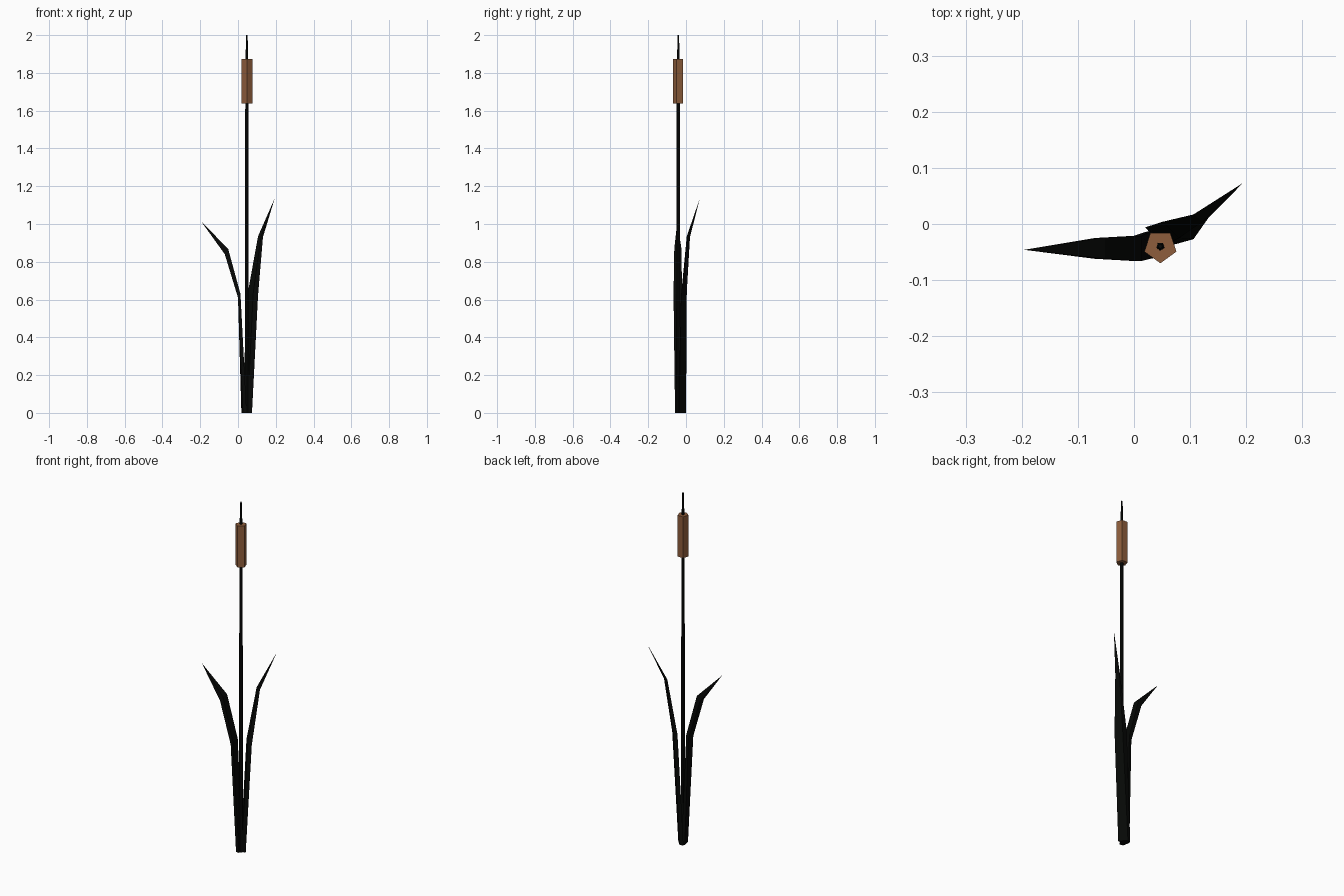
import bpy, math

if "Cube" in bpy.data.objects:
    bpy.data.objects.remove(bpy.data.objects["Cube"])

def material(name, rgb):
    m = bpy.data.materials.new(name)
    m.diffuse_color = (*rgb, 1)
    m.use_nodes = True
    m.node_tree.nodes["Principled BSDF"].inputs["Base Color"].default_value = m.diffuse_color
    return m

leaf_mat = material("dark leaf", (0.002, 0.0025, 0.002))
head_mat = material("brown seed head", (0.27, 0.11, 0.045))
CX, CY = 0.047, -0.040

def build(name, verts, faces, mat):
    me = bpy.data.meshes.new(name)
    me.from_pydata(verts, [], faces)
    me.materials.append(mat)
    ob = bpy.data.objects.new(name, me)
    bpy.context.collection.objects.link(ob)
    return ob

def bridge(rings, n):
    """Side faces between consecutive rings of n corners."""
    return [(k*n + i, k*n + (i + 1) % n, (k+1)*n + (i + 1) % n, (k+1)*n + i)
            for k in range(rings - 1) for i in range(n)]

def lathe(name, profile, mat, n=5):
    """Five-sided column through (radius, z) rings, one corner facing front."""
    verts = [(CX + r * math.cos(2 * math.pi * i / n - math.pi / 2),
              CY + r * math.sin(2 * math.pi * i / n - math.pi / 2), z)
             for r, z in profile for i in range(n)]
    caps = [tuple(reversed(range(n))), tuple(range(len(verts) - n, len(verts)))]
    return build(name, verts, caps + bridge(len(profile), n), mat)

def leaf(name, rings, tip):
    """Thick blade: four-cornered rings (counter-clockwise) closing to a point."""
    verts = [p for ring in rings for p in ring] + [tip]
    t = len(verts) - 1
    faces = [(3, 2, 1, 0)] + bridge(len(rings), 4)
    faces += [(t - 4 + i, t - 4 + (i + 1) % 4, t) for i in range(4)]
    return build(name, verts, faces, leaf_mat)

# Stem, seed head and the spike above it
lathe("stem", [(0.011, 0), (0.009, 1.66)], leaf_mat)
lathe("seed_head", [(0.03, 1.637), (0.03, 1.873)], head_mat)
lathe("spike", [(0.008, 1.86), (0.007, 1.90), (0.004, 2.0)], leaf_mat)

# Two bent leaves
leaf("left_leaf", [
    [(0.026, -0.055, 0), (0.046, -0.058, 0), (0.036, -0.010, 0), (0.018, -0.015, 0)],
    [(0.000, -0.066, 0.61), (0.013, -0.066, 0.63), (0.013, -0.021, 0.63), (0.000, -0.021, 0.61)],
    [(-0.070, -0.062, 0.84), (-0.052, -0.062, 0.868), (-0.052, -0.024, 0.868), (-0.070, -0.025, 0.84)],
], (-0.196, -0.046, 1.015))
leaf("right_leaf", [
    [(0.020, -0.006, 0), (0.050, -0.040, 0), (0.074, -0.036, 0), (0.040, 0.000, 0)],
    [(0.051, 0.004, 0.63), (0.080, -0.025, 0.63), (0.106, -0.027, 0.62), (0.077, 0.003, 0.62)],
    [(0.106, 0.017, 0.935), (0.122, 0.004, 0.935), (0.132, 0.010, 0.93), (0.113, 0.021, 0.93)],
], (0.194, 0.073, 1.135))
